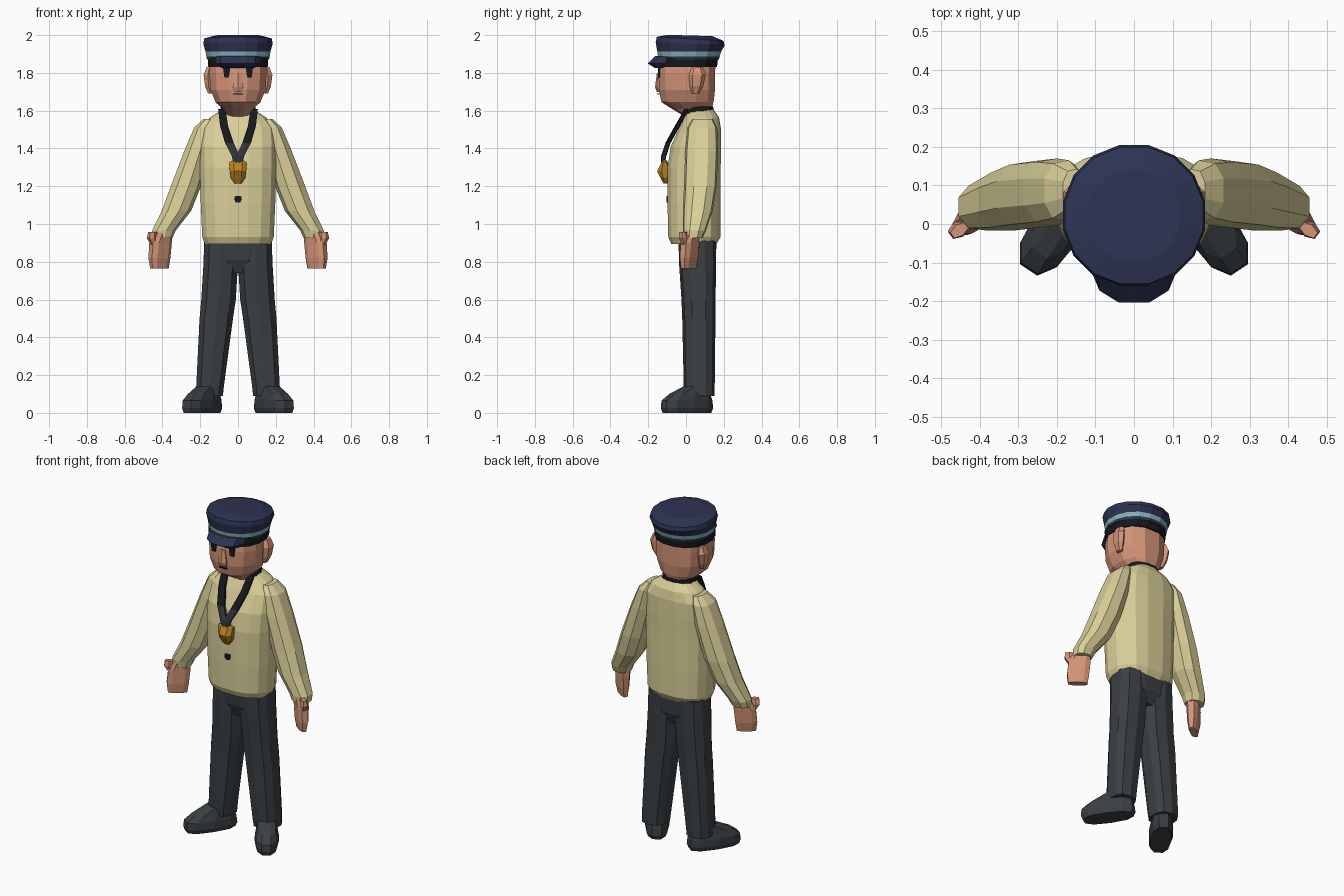
import bpy, bmesh, math


def mat(name, rgb):
    m = bpy.data.materials.new(name)
    m.diffuse_color = (*rgb, 1)
    return m


NAVY = mat("navy", (0.026, 0.034, 0.085))
STRIPE = mat("pale_blue", (0.24, 0.43, 0.47))
BLACK = mat("black", (0.008, 0.009, 0.011))
SKIN = mat("skin", (0.66, 0.30, 0.19))
SHIRT = mat("cream", (0.70, 0.63, 0.32))
TROUSER = mat("charcoal", (0.042, 0.050, 0.056))
SLATE = mat("slate", (0.030, 0.035, 0.045))
GOLD = mat("gold", (0.50, 0.23, 0.015))


def loft(name, mats, rings, n=8, p=2.3, rot=0, mirror=False, bands=None):
    """Stack of horizontal rings (cx, cy, z, rx, ry[, tilt]); bands = material per level."""
    bm = bmesh.new()
    c, s = math.cos(math.radians(rot)), math.sin(math.radians(rot))
    loops = []
    for cx, cy, z, rx, ry, *tilt in rings:
        loop = []
        for i in range(n):
            a = 2 * math.pi * (i + 0.5) / n
            ca, sa = math.cos(a), math.sin(a)
            u = rx * math.copysign(abs(ca) ** (2 / p), ca)
            v = ry * math.copysign(abs(sa) ** (2 / p), sa)
            dz = tilt[0] * v if tilt else 0
            loop.append(bm.verts.new((cx + u * c - v * s, cy + u * s + v * c, z + dz)))
        loops.append(loop)
    for k in range(len(loops) - 1):
        a, b = loops[k], loops[k + 1]
        for i in range(n):
            j = (i + 1) % n
            f = bm.faces.new((a[i], a[j], b[j], b[i]))
            f.material_index = bands[k] if bands else 0
    bm.faces.new(loops[0][::-1])
    bm.faces.new(loops[-1])
    bmesh.ops.recalc_face_normals(bm, faces=bm.faces)
    me = bpy.data.meshes.new(name)
    bm.to_mesh(me)
    bm.free()
    for m in mats:
        me.materials.append(m)
    ob = bpy.data.objects.new(name, me)
    bpy.context.collection.objects.link(ob)
    if mirror:
        mod = ob.modifiers.new("Mirror", "MIRROR")
        mod.use_mirror_merge = False
    return ob


# Shoes, turned outwards
loft("shoe", [TROUSER], [
    (.19, .005, 0, .145, .058), (.19, .005, .025, .155, .067), (.19, .005, .065, .15, .066),
    (.18, .02, .10, .12, .058), (.155, .055, .14, .07, .055)],
    n=10, p=2.6, rot=-56, mirror=True)

# Trousers
loft("trouser_leg", [TROUSER], [
    (.150, .072, .09, .073, .078), (.148, .070, .14, .076, .082), (.115, .068, .50, .092, .088),
    (.103, .066, .60, .095, .090), (.092, .062, .78, .095, .098), (.090, .060, .91, .092, .100)],
    n=10, p=2.6, mirror=True)
loft("hips", [TROUSER], [
    (0, .062, .74, .06, .07), (0, .062, .81, .14, .098), (0, .060, .92, .180, .105)], n=12, p=2.8)

# Shirt
loft("shirt_body", [SHIRT], [
    (0, .042, .895, .178, .122), (0, .044, .93, .192, .140), (0, .043, 1.10, .200, .143),
    (0, .043, 1.30, .205, .143), (0, .052, 1.41, .207, .135), (0, .074, 1.51, .200, .112),
    (0, .084, 1.565, .150, .092), (0, .075, 1.605, .085, .073)], n=16, p=2.5)
loft("sleeve", [SHIRT], [
    (.155, .088, 1.555, .03, .055), (.180, .086, 1.51, .055, .080), (.215, .083, 1.39, .072, .088),
    (.278, .076, 1.20, .082, .088), (.328, .062, 1.07, .080, .080),
    (.394, .044, .965, .064, .062), (.402, .038, .925, .055, .050)], n=9, mirror=True)

# Hands with thumb pointing out
loft("hand", [SKIN], [
    (.398, .030, .955, .048, .036), (.410, .022, .90, .064, .034),
    (.416, .016, .82, .064, .030), (.416, .014, .765, .056, .020)],
    n=8, p=3, rot=-36, mirror=True)
loft("thumb", [SKIN], [
    (.440, -.003, .885, .020, .018), (.456, -.015, .925, .027, .022), (.452, -.016, .958, .026, .016)],
    n=6, rot=-36, mirror=True)

# Head, ears, nose
loft("head", [SKIN], [
    (0, .055, 1.57, .065, .065), (0, .030, 1.61, .085, .108), (0, .008, 1.645, .122, .142),
    (0, .005, 1.71, .150, .153), (0, .005, 1.80, .156, .154), (0, .010, 1.88, .150, .150)],
    n=12, p=2.4)
loft("ear", [SKIN], [
    (.145, .05, 1.69, .015, .02), (.155, .055, 1.73, .022, .036), (.160, .06, 1.79, .025, .045),
    (.150, .06, 1.83, .018, .03)], n=6, mirror=True)
loft("nose", [SKIN], [
    (0, -.14, 1.70, .028, .014), (0, -.142, 1.725, .032, .022), (0, -.14, 1.80, .018, .014)], n=6)

# Eyes and mouth plates
loft("eye", [BLACK], [(.06, -.144, 1.775, .013, .006), (.06, -.144, 1.835, .022, .006)],
     n=4, p=8, mirror=True)
loft("mouth", [BLACK], [(0, -.145, 1.686, .03, .006), (0, -.145, 1.692, .022, .006)], n=4, p=8)

# Hair fringe and peaked cap
loft("hair_band", [BLACK], [(0, .008, 1.832, .160, .159), (0, .012, 1.885, .164, .161)], n=16)
loft("cap", [NAVY, STRIPE], [
    (0, .014, 1.872, .168, .163), (0, .015, 1.888, .171, .167), (0, .017, 1.912, .175, .172),
    (0, .022, 1.955, .187, .186, -.05), (0, .022, 1.980, .182, .180, -.06),
    (0, .022, 1.998, .120, .120, -.03)],
    n=16, p=2.05, bands=[0, 1, 0, 0, 0])
loft("cap_peak", [NAVY], [
    (0, -.06, 1.825, .10, .105), (0, -.065, 1.85, .118, .142), (0, -.06, 1.890, .125, .105)],
    n=12, p=2.5)

# Neckband, lanyard and medal
loft("neckband", [BLACK], [
    (0, .066, 1.585, .100, .084), (0, .066, 1.622, .094, .080)], n=12)
loft("lanyard", [BLACK, SLATE], [
    (.086, .005, 1.61, .022, .012), (.074, -.045, 1.52, .024, .014),
    (.046, -.095, 1.43, .026, .014), (.012, -.118, 1.36, .024, .014), (.008, -.122, 1.32, .018, .010)],
    n=6, mirror=True, bands=[0, 0, 1, 1])
loft("medal", [GOLD], [
    (0, -.108, 1.215, .020, .012), (0, -.108, 1.245, .042, .030), (0, -.108, 1.28, .046, .048),
    (0, -.112, 1.325, .052, .020), (0, -.115, 1.338, .030, .012)], n=8)

# Shirt button
loft("button", [BLACK], [
    (0, -.099, 1.113, .012, .005), (0, -.099, 1.13, .022, .005), (0, -.099, 1.147, .018, .005)],
    n=4, p=8)
